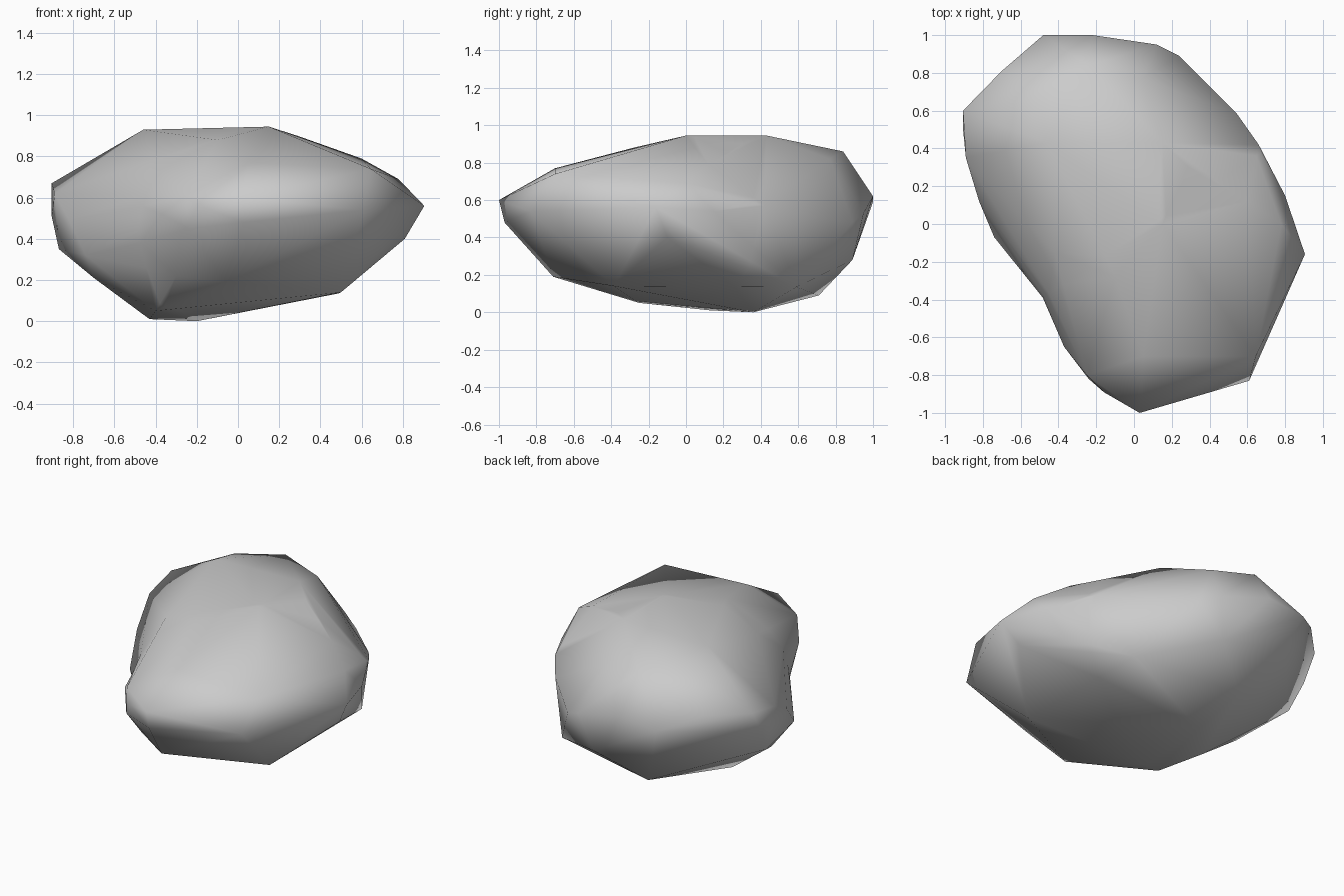
import bpy, bmesh
from mathutils import Vector

if "Cube" in bpy.data.objects:
    bpy.data.objects.remove(bpy.data.objects["Cube"])

# Key corners of the boulder, grouped by height band
underside = [(-.43, .13, .01), (-.2, .36, 0), (-.4, -.25, .05), (-.22, .71, .09),
             (.49, .59, .135), (.5, -.385, .14), (-.06, -.71, .19)]
flanks = [(-.7, .11, .21), (-.87, .4, .35), (-.74, -.07, .32), (-.3, -.58, .22),
          (.05, .89, .28), (-.4, .92, .37), (.81, -.1, .4), (.03, -.97, .48),
          (-.24, -.82, .45)]
girth = [(-.48, 1, .59), (-.22, 1, .62), (.12, .95, .53), (.24, .89, .48),
         (.54, .59, .52), (.66, .42, .57), (.8, .15, .54), (.905, -.16, .56),
         (.61, -.83, .54), (.03, -1, .6), (-.16, -.89, .55), (-.25, -.8, .61),
         (-.37, -.65, .52), (-.82, .12, .49), (-.905, .5, .51),
         (-.905, .6, .67), (-.89, .35, .62), (-.7, .81, .68)]
crown = [(-.46, .43, .93), (.15, .43, .945), (.15, 0, .945), (.29, .3, .9),
         (-.1, -.28, .88), (.05, -.7, .77), (.645, -.7, .74), (.6, .12, .79),
         (-.24, .84, .86), (-.5, .68, .86), (.04, .77, .82), (-.42, -.15, .78),
         (.78, 0, .69)]

# Wrap the corners in one skin
bm = bmesh.new()
for p in underside + flanks + girth + crown:
    bm.verts.new(p)
bmesh.ops.convex_hull(bm, input=bm.verts[:])
loose = [v for v in bm.verts if not v.link_faces]
bmesh.ops.delete(bm, geom=loose, context='VERTS')

# Shallow waist in the left front flank, fading out with depth
cut = bmesh.ops.bisect_plane(bm, geom=bm.verts[:] + bm.edges[:] + bm.faces[:],
                             plane_co=(-.5, -.4, .5), plane_no=(.55, -.83, 0))
outward = Vector((-.83, -.55, 0))
for v in cut['geom_cut']:
    if isinstance(v, bmesh.types.BMVert):
        v.co -= outward * .045 * min(1, max(0, (v.co.dot(outward) - .5) / .14))

bmesh.ops.triangulate(bm, faces=bm.faces[:])
bmesh.ops.recalc_face_normals(bm, faces=bm.faces[:])
for f in bm.faces:
    f.smooth = True

mesh = bpy.data.meshes.new("boulder")
bm.to_mesh(mesh)
bm.free()
boulder = bpy.data.objects.new("boulder", mesh)
bpy.context.collection.objects.link(boulder)
